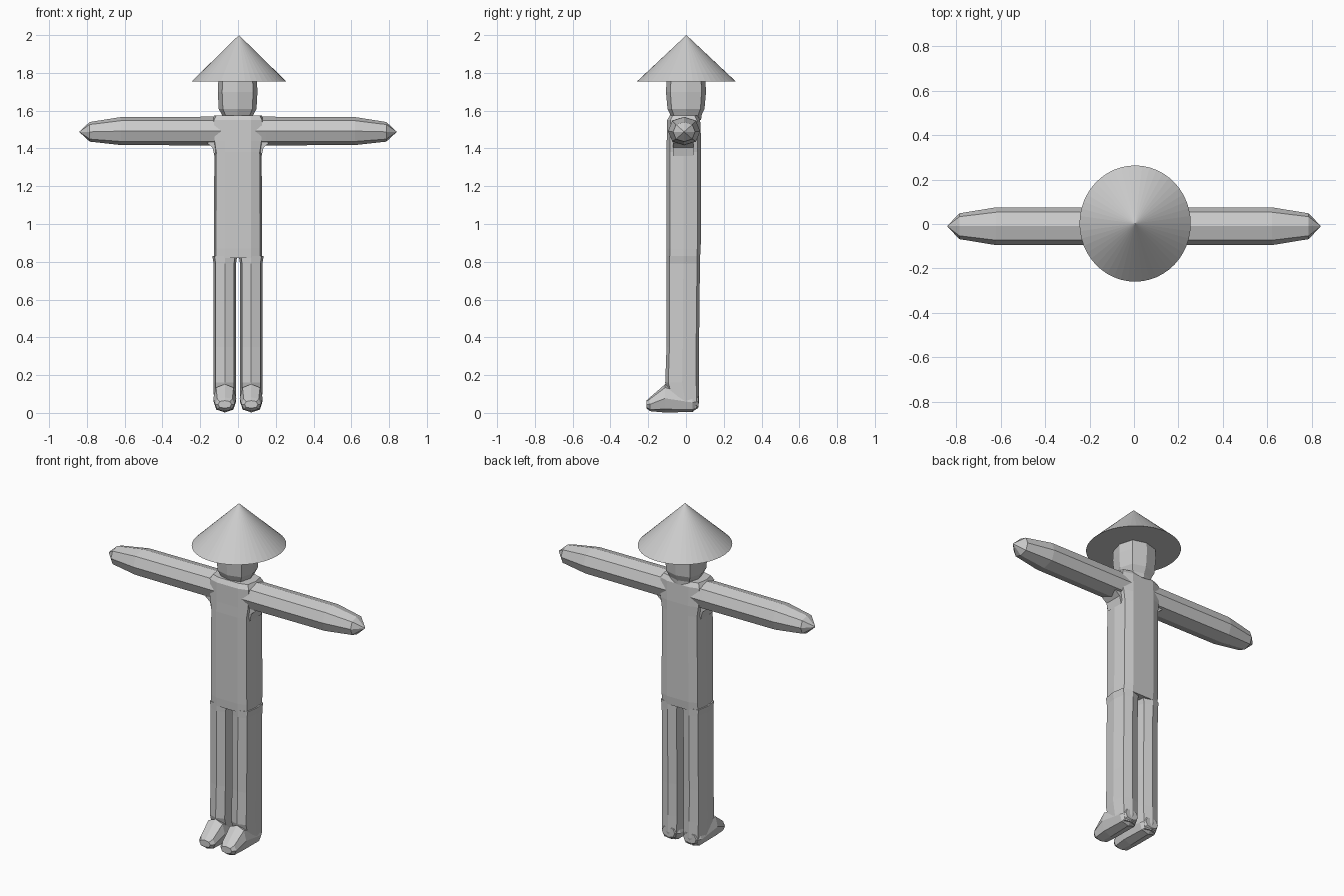
import bpy, bmesh, math
from mathutils import Vector

if "Cube" in bpy.data.objects:
    bpy.data.objects.remove(bpy.data.objects["Cube"])

grey = bpy.data.materials.new("plain_grey")
grey.diffuse_color = (0.6, 0.6, 0.6, 1)
grey.use_nodes = True
grey.node_tree.nodes["Principled BSDF"].inputs["Base Color"].default_value = grey.diffuse_color


def finish(name, bm):
    bmesh.ops.recalc_face_normals(bm, faces=bm.faces)
    mesh = bpy.data.meshes.new(name)
    bm.to_mesh(mesh)
    bm.free()
    mesh.materials.append(grey)
    obj = bpy.data.objects.new(name, mesh)
    bpy.context.collection.objects.link(obj)
    return obj


def loft(name, rings):
    """Bridge equal-length rings of points and cap both ends."""
    bm = bmesh.new()
    loops = [[bm.verts.new(p) for p in ring] for ring in rings]
    n = len(loops[0])
    for a, b in zip(loops, loops[1:]):
        for i in range(n):
            j = (i + 1) % n
            bm.faces.new((a[i], a[j], b[j], b[i]))
    bm.faces.new(loops[0])
    bm.faces.new(loops[-1])
    return finish(name, bm)


def octagon(w, h, d=0.8):
    """Eight points with corners on the axes; d sets how square it is."""
    return [(w, 0), (w * d, h * d), (0, h), (-w * d, h * d),
            (-w, 0), (-w * d, -h * d), (0, -h), (w * d, -h * d)]


# torso: ten-sided column, rounded in at the neck and the crotch
def torso_ring(z, cx, w, y0, y1):
    m, h = (y0 + y1) / 2, (y1 - y0) / 2
    half = [(cx, -h), (cx + w * .82, -h * .8), (cx + w, 0), (cx + w * .82, h * .8), (cx, h)]
    return [(x, m + y, z) for x, y in half] + [(-x, m + y, z) for x, y in reversed(half)]


loft("torso", [torso_ring(*r) for r in (
    (0.82, .07, .058, -.102, .074), (0.87, .07, .058, -.104, .078),
    (1.38, .07, .055, -.104, .08), (1.44, .07, .066, -.102, .08),
    (1.55, .07, .07, -.1, .075), (1.575, .065, .06, -.085, .06))])

# head
loft("head", [[(x - .002, y, z) for x, y in octagon(w, h, .78)] for z, w, h in (
    (1.55, .08, .08), (1.575, .082, .082), (1.61, .1, .098),
    (1.70, .105, .106), (1.80, .1, .1))])

# conical hat
bm = bmesh.new()
bmesh.ops.create_cone(bm, cap_ends=True, segments=48, radius1=.25, radius2=0, depth=.245)
for v in bm.verts:
    v.co = Vector((v.co.x + .005, v.co.y * 1.045 + .002, v.co.z + 1.8775))
finish("hat", bm)

for s, side in ((1, "left"), (-1, "right")):
    # arm: octagonal tube with a pointed end
    loft(side + "_arm", [[(s * x, y - .01, z + zc) for y, z in octagon(w, h, .74)]
         for x, w, h, zc in ((.05, .085, .076, 1.492), (.15, .085, .076, 1.492),
                             (.62, .085, .074, 1.492), (.785, .058, .052, 1.488),
                             (.838, .003, .003, 1.488))])

    # armpit: sloped fillet under the shoulder
    loft(side + "_armpit", [[(s * x, -.014 + y, z) for x, z in
         ((.1, 1.45), (.125, 1.36), (.135, 1.405), (.165, 1.43))] for y in (-.055, .055)])

    # leg
    loft(side + "_leg", [[(s * .07 + x, y + c, z) for x, y in octagon(w, h, .82)]
         for z, w, h, c in ((.02, .045, .045, .015), (.06, .058, .075, -.005),
                            (.16, .059, .09, -.02), (.35, .059, .086, -.017),
                            (.79, .059, .088, -.014), (.83, .066, .088, -.014))])

    # foot: toe at the front, heel rounded at the back
    loft(side + "_foot", [[(s * .07 + x, y, zc + z) for x, z in octagon(w, h, .76)]
         for y, w, h, zc in ((-.21, .035, .02, .045), (-.19, .052, .037, .046),
                             (-.11, .061, .075, .077), (.035, .058, .05, .055),
                             (.066, .042, .03, .06))])
